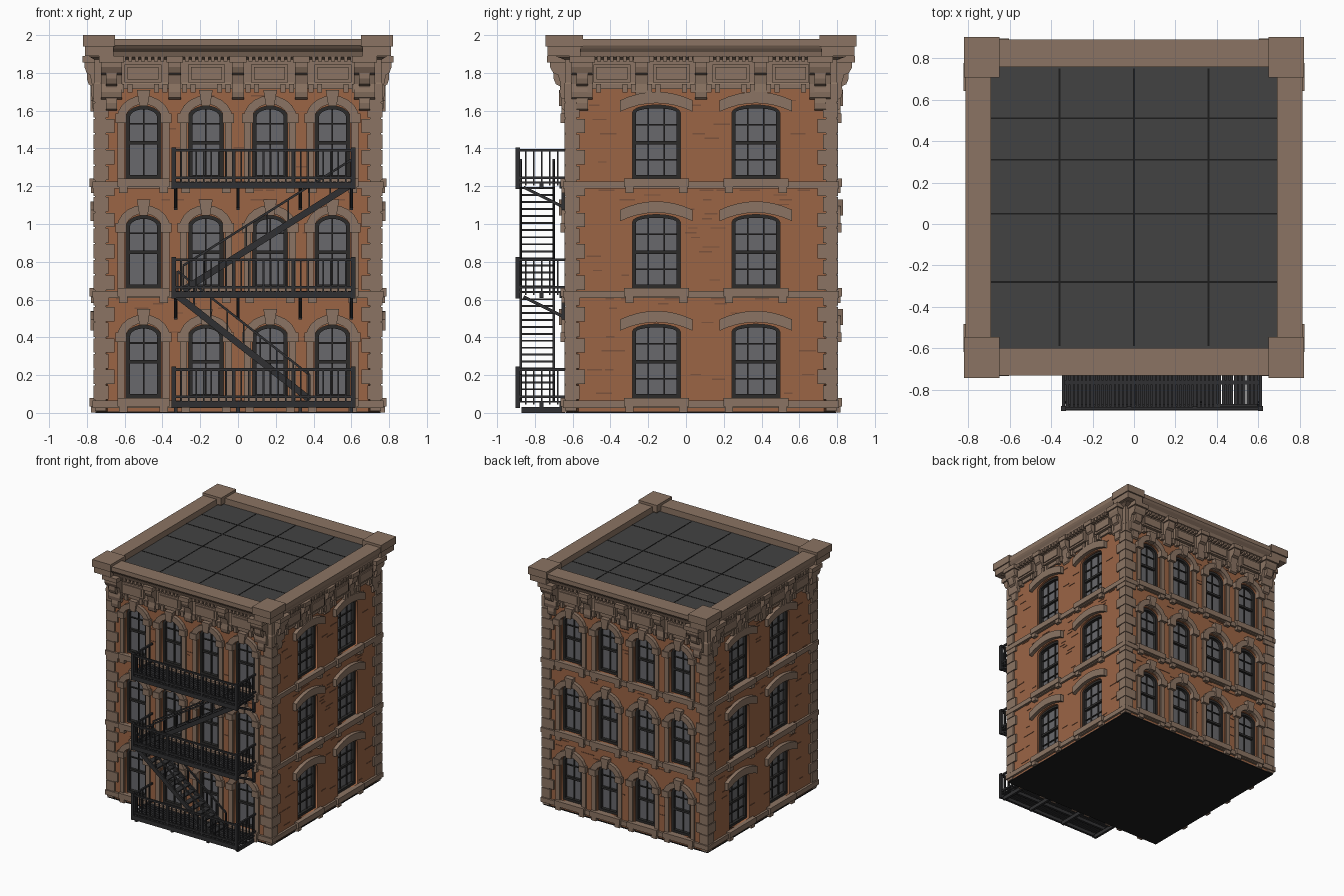
import bpy, bmesh, math, random
from mathutils import Matrix, Vector

if "Cube" in bpy.data.objects:
    bpy.data.objects.remove(bpy.data.objects["Cube"])
random.seed(4)
CY = 0.08            # centre of the walls in y
FLOOR = 0.58         # storey height


def material(name, r, g, b):
    m = bpy.data.materials.new(name)
    m.use_nodes = True
    m.diffuse_color = (r, g, b, 1)
    node = m.node_tree.nodes["Principled BSDF"]
    node.inputs["Base Color"].default_value = (r, g, b, 1)
    node.inputs["Roughness"].default_value = 0.9
    return m


BRICK = material("brick", 0.33, 0.13, 0.06)
DARK_BRICK = material("dark brick", 0.2, 0.085, 0.045)
STONE = material("brown stone", 0.26, 0.175, 0.125)
ROOF = material("roof felt", 0.055, 0.055, 0.055)
IRON = material("iron", 0.03, 0.03, 0.032)
FRAME = material("window frame", 0.025, 0.024, 0.023)
GLASS = material("window glass", 0.14, 0.14, 0.15)
BLACK = material("black", 0.012, 0.012, 0.012)


class Part:
    """Collects prisms in one mesh; facade points are (across, height), depth is outward."""

    def __init__(self, name, mat, frame=Matrix()):
        self.name, self.mat, self.frame, self.bm = name, mat, frame, bmesh.new()

    def prism(self, pts, lo, hi, side=False):
        def place(p, c):
            v = (c, -p[0], p[1]) if side else (p[0], -c, p[1])
            return self.bm.verts.new(self.frame @ Vector(v))
        a, b = [[place(p, c) for p in pts] for c in (lo, hi)]
        self.bm.faces.new(a)
        self.bm.faces.new(b[::-1])
        for i in range(len(pts)):
            j = (i + 1) % len(pts)
            self.bm.faces.new((a[i], b[i], b[j], a[j]))

    def box(self, u0, u1, z0, z1, out, inn=-0.01):
        self.prism([(u0, z0), (u1, z0), (u1, z1), (u0, z1)], inn, out)

    def strip(self, inner, outer, lo, hi):
        for i in range(len(inner) - 1):
            self.prism([inner[i], inner[i + 1], outer[i + 1], outer[i]], lo, hi)

    def bar(self, p, q, w, h=None):
        p, q = Vector(p), Vector(q)
        rot = (q - p).to_track_quat('X', 'Z').to_matrix().to_4x4()
        size = Matrix.Diagonal(((q - p).length, w, h or w, 1))
        bmesh.ops.create_cube(self.bm, size=1, matrix=Matrix.Translation((p + q) / 2) @ rot @ size)

    def finish(self):
        bmesh.ops.recalc_face_normals(self.bm, faces=self.bm.faces)
        me = bpy.data.meshes.new(self.name)
        self.bm.to_mesh(me)
        self.bm.free()
        me.materials.append(self.mat)
        bpy.context.collection.objects.link(bpy.data.objects.new(self.name, me))


def outline(cx, half, z0, spring, rise, n=10):
    arc = [(cx + half * math.cos(math.pi * i / n), spring + rise * math.sin(math.pi * i / n))
           for i in range(n + 1)]
    return [(cx + half, z0)] + arc + [(cx - half, z0)]


def brick_sheet(name, half, holes, frame):
    """Wall with arched openings: a filled flat curve turned into a mesh."""
    cu = bpy.data.curves.new(name, 'CURVE')
    cu.dimensions, cu.fill_mode, cu.extrude = '2D', 'BOTH', 0.03
    for pts in [[(-half, 0.004), (half, 0.004), (half, 1.9), (-half, 1.9)]] + holes:
        s = cu.splines.new('POLY')
        s.points.add(len(pts) - 1)
        for sp, p in zip(s.points, pts):
            sp.co = (*p, 0, 1)
        s.use_cyclic_u = True
    tmp = bpy.data.objects.new(name + "_outline", cu)
    me = bpy.data.meshes.new_from_object(tmp)
    bpy.data.objects.remove(tmp)
    me.transform(frame @ Matrix.Translation((0, 0.03, 0)) @ Matrix.Rotation(math.pi / 2, 4, 'X'))
    me.materials.clear()
    me.materials.append(BRICK)
    bpy.context.collection.objects.link(bpy.data.objects.new(name, me))


def facade(name, angle, half, dist, centres, wide, reach):
    M = (Matrix.Translation((0, CY, 0)) @ Matrix.Rotation(math.radians(angle), 4, 'Z')
         @ Matrix.Translation((0, -dist, 0)))
    trim, sash, glass, bricks = [Part(n + "_" + name, m, M) for n, m in (
        ("stone_trim", STONE), ("window_sashes", FRAME), ("window_glass", GLASS), ("worn_bricks", DARK_BRICK))]
    hw, rise, tall = (0.127, 0.04, 0.35) if wide else (0.092, 0.06, 0.325)
    holes = []
    for f in range(3):
        zf = 0.065 + FLOOR * f
        # string course with a sill, corbels and hood at each window
        trim.box(-half - 0.02, half + 0.02, zf - 0.038, zf, 0.018)
        z0, spring = zf + 0.015, zf + 0.015 + tall
        for cx in centres:
            holes.append(outline(cx, hw, z0, spring, rise))
            trim.box(cx - hw - 0.045, cx + hw + 0.045, zf - 0.03, zf + 0.015, 0.035, -0.05)
            for s in (-1, 1):
                e = cx + s * (hw + 0.015)
                trim.box(e - 0.022, e + 0.022, zf - 0.062, zf - 0.03, 0.028)
            if wide:
                us = [-0.192 + 0.384 * i / 8 for i in range(9)]
                low = [(cx + u, spring + 0.005 + 0.045 * (1 - (u / 0.192) ** 2)) for u in us]
                trim.strip(low, [(u, z + 0.06) for u, z in low], -0.01, 0.03)
            else:
                trim.strip(outline(cx, hw + 0.004, 0, spring - 0.01, rise + 0.02)[1:-1],
                           outline(cx, hw + 0.05, 0, spring - 0.01, rise + 0.065)[1:-1], -0.01, 0.028)
                trim.prism([(cx - 0.022, spring + rise), (cx + 0.022, spring + rise),
                            (cx + 0.036, spring + 0.145), (cx - 0.036, spring + 0.145)], -0.01, 0.042)
                for s in (-1, 1):
                    e = cx + s * (hw + 0.027)
                    trim.box(e - 0.018, e + 0.018, z0, spring, 0.012)
                    trim.box(e - 0.03, e + 0.03, spring - 0.03, spring + 0.02, 0.034)
            # glass, sash frame and glazing bars
            glass.prism(holes[-1], -0.05, -0.044)
            small = outline(cx, hw - 0.02, z0 + 0.02, spring, rise - 0.018)
            ring = holes[-1]
            sash.strip(small + small[:1], ring + ring[:1], -0.05, -0.018)
            mid = z0 + 0.19
            sash.box(cx - hw, cx + hw, mid - 0.009, mid + 0.009, -0.024, -0.05)
            cols = 3 if wide else 2
            for k in range(1, cols):
                u = cx - hw + 2 * hw * k / cols
                sash.box(u - 0.004, u + 0.004, z0, spring + rise * 0.85, -0.035, -0.05)
            for z in ((z0 + 0.1, z0 + 0.285) if wide else (z0 + 0.29,)):
                sash.box(cx - hw, cx + hw, z - 0.004, z + 0.004, -0.035, -0.05)
    brick_sheet("brick_wall_" + name, half, holes, M)
    # corner strips with toothed quoins
    for s in (-1, 1):
        def edge(a, b, z0, z1, out):
            trim.box(min(s * a, s * b), max(s * a, s * b), z0, z1, out)
        edge(half - 0.05, half + 0.008, 0.01, 1.72, 0.008)
        for i in range(20):
            z = 0.07 + i * 0.083
            edge(half - (0.095 if i % 2 else 0.065), half + 0.014, z, z + 0.076, 0.014)
    # a scatter of darker bricks
    for _ in range(110):
        u, z = random.uniform(-half + 0.1, half - 0.17), 0.1 + 0.025 * random.randrange(64)
        w = random.uniform(0.04, 0.09)
        hit = any(u < c + hw + 0.01 and u + w > c - hw - 0.01 for c in centres)
        if not (hit and 0 < (z - 0.05) % FLOOR < 0.45):
            bricks.box(u, u + w, z, z + 0.007, 0.003)
    # frieze: brackets, panels, dentils and drops
    pitch = (half - 0.08) / 2
    scroll = [(-0.1, 1.68), (0.15, 1.66), (0.32, 1.67), (0.38, 1.7), (0.32, 1.74), (0.45, 1.79),
              (0.7, 1.8), (0.85, 1.83), (0.85, 1.89), (-0.1, 1.89)]
    for i in range(-2, 3):
        big = abs(i) == 2
        w, d = (0.055, reach * 1.05) if big else (0.032, reach * 0.85)
        trim.prism([(p[0] * d, p[1]) for p in scroll], i * pitch - w, i * pitch + w, side=True)
        trim.box(i * pitch - w - 0.012, i * pitch + w + 0.012, 1.855, 1.89, d)
        if big:
            trim.prism([(p[0] * d * 0.8, p[1] - 0.06) for p in scroll], i * pitch - 0.03, i * pitch + 0.03, side=True)
    for i in range(4):
        c = (i - 1.5) * pitch
        trim.box(c - 0.098, c + 0.098, 1.75, 1.845, 0.034)
        trim.box(c - 0.082, c + 0.082, 1.765, 1.83, 0.042)
        for k in range(-3, 4):
            trim.box(c + k * 0.034 - 0.01, c + k * 0.034 + 0.01, 1.86, 1.89, 0.05)
        for k in (-0.115, -0.07, 0.07, 0.115):
            trim.box(c + k - 0.013, c + k + 0.013, 1.695, 1.74, 0.03)
    for p in (trim, sash, glass, bricks):
        p.finish()


four = (-0.5, -0.17, 0.17, 0.5)
facade("front", 0, 0.75, 0.71, four, False, 0.1)
facade("back", 180, 0.75, 0.71, four, False, 0.1)
facade("left", 90, 0.71, 0.75, (-0.237, 0.29), True, 0.07)
facade("right", 270, 0.71, 0.75, (-0.29, 0.237), True, 0.07)

# cornice and parapet: a rectangular profile lofted round the building
cornice = Part("cornice", STONE)
profile = [(0.74, 0.7, 1.715), (0.765, 0.725, 1.715), (0.765, 0.725, 1.74), (0.76, 0.72, 1.75), (0.76, 0.72, 1.87),
           (0.785, 0.765, 1.885), (0.79, 0.775, 1.91), (0.805, 0.8, 1.93), (0.813, 0.812, 1.945),
           (0.813, 0.812, 1.98), (0.69, 0.678, 1.98), (0.69, 0.678, 1.9)]
loops = [[cornice.bm.verts.new((sx * hx, CY + sy * hy, z)) for sx, sy in ((-1, -1), (1, -1), (1, 1), (-1, 1))]
         for hx, hy, z in profile]
for a, b in zip(loops, loops[1:]):
    for i in range(4):
        cornice.bm.faces.new((a[i], a[i - 1], b[i - 1], b[i]))
cornice.finish()

# corner blocks on the parapet
blocks = Part("corner_blocks", STONE)
for sx in (-1, 1):
    for sy in (-1, 1):
        for size, z0, z1 in ((0.17, 1.94, 2.0), (0.15, 1.89, 1.94)):
            x, y = sx * (0.82 - 0.085), CY + sy * (0.825 - 0.1)
            blocks.box(x - size / 2, x + size / 2, z0, z1, -y + size * 0.58, -y - size * 0.58)
blocks.finish()

# roof, its joints, and the underside
roof = Part("roof", ROOF)
roof.box(-0.69, 0.69, 0.01, 1.93, -CY + 0.65, -CY - 0.65)
roof.box(-0.692, 0.692, 1.91, 1.93, -CY + 0.68, -CY - 0.68)
roof.finish()
joints = Part("roof_joints", BLACK)
for x in (-0.36, 0, 0.36):
    joints.box(x - 0.004, x + 0.004, 1.925, 1.932, 0.59, -0.75)
for y in (-0.28, 0.05, 0.31, 0.51):
    joints.box(-0.69, 0.69, 1.925, 1.932, -y + 0.004, -y - 0.004)
joints.finish()
base = Part("underside", BLACK)
base.box(-0.755, 0.755, 0, 0.008, -CY + 0.715, -CY - 0.715)
base.finish()

# fire escape balconies
X0, X1, Y0, Y1 = -0.34, 0.61, -0.89, -0.64
for f, name in enumerate(("lower", "middle", "upper")):
    esc = Part(name + "_balcony", IRON)
    z = 0.045 + FLOOR * f
    for y in (Y0, (Y0 + Y1) / 2, Y1 - 0.02):
        esc.bar((X0, y, z), (X1, y, z), 0.02, 0.035)
    for i in range(49):
        x = X0 + (X1 - X0) * i / 48
        esc.bar((x, Y0, z + 0.014), (x, Y1, z + 0.014), 0.015, 0.01)
    for zr in (z + 0.04, z + 0.185):
        esc.bar((X0, Y0, zr), (X1, Y0, zr), 0.014)
        for x in (X0, X1):
            esc.bar((x, Y0, zr), (x, Y1, zr), 0.014)
    for i in range(25):
        x = X0 + (X1 - X0) * i / 24
        esc.bar((x, Y0, z), (x, Y0, z + 0.185), 0.018 if i % 8 == 0 else 0.008)
    for x in (X0, X1):
        esc.bar((x, Y0, z - 0.02), (x, Y0, z + 0.2), 0.024)
        for i in range(1, 6):
            y = Y0 + i * 0.042
            esc.bar((x, y, z), (x, y, z + 0.185), 0.008)
    # wall struts
    for x in (X0 + 0.01, 0, 0.33, X1 - 0.01):
        if f:
            esc.bar((x, Y0 + 0.03, z - 0.01), (x, Y1, z - 0.12), 0.016)
            esc.bar((x, Y1 - 0.01, z), (x, Y1 - 0.01, z - 0.13), 0.018)
        else:
            esc.bar((x, Y0 + 0.02, z - 0.03), (x, Y1, z - 0.03), 0.02, 0.03)
    esc.finish()

# stair flights with treads and handrails
for name, a, b in (("lower", (0.38, 0.07), (-0.32, 0.62)), ("upper", (-0.29, 0.65), (0.6, 1.21))):
    st = Part(name + "_stairs", IRON)
    at = lambda t, y, dz=0: (a[0] + (b[0] - a[0]) * t, y, a[1] + (b[1] - a[1]) * t + dz)
    for y in (-0.875, -0.7):
        st.bar(at(0, y), at(1, y), 0.014, 0.035)
        st.bar(at(0, y, 0.13), at(1, y, 0.13), 0.012)
        for i in range(9):
            st.bar(at(i / 8, y), at(i / 8, y, 0.13), 0.009)
    for i in range(15):
        x, _, z = at((i + 0.5) / 15, 0)
        st.bar((x, -0.875, z), (x, -0.7, z), 0.045, 0.01)
    st.finish()
